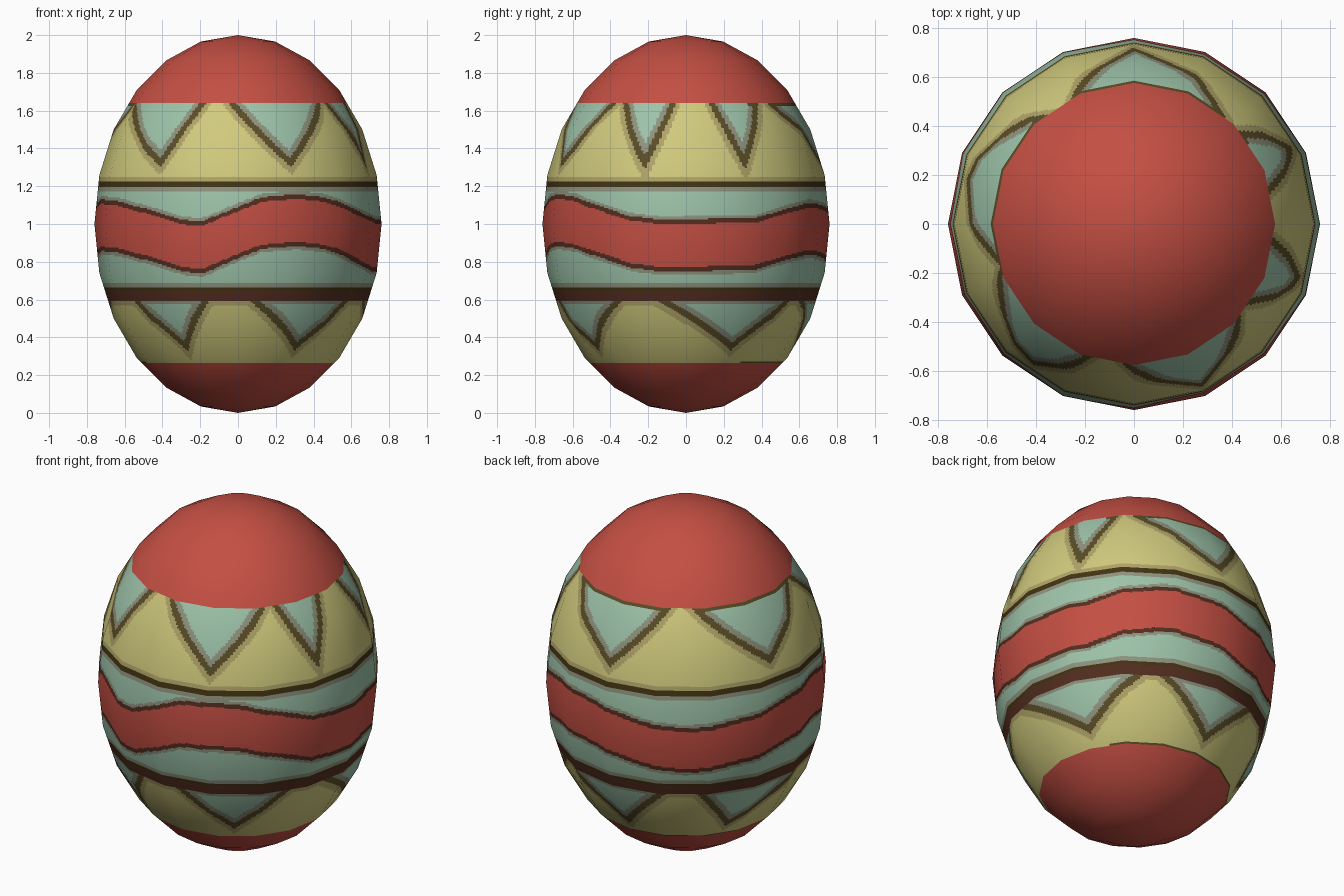
import bpy, bmesh, math
from mathutils import Vector

if "Cube" in bpy.data.objects:
    bpy.data.objects.remove(bpy.data.objects["Cube"])

R, SEG, RINGS, SUB = 0.76, 16, 12, 20      # low-poly egg: 16 sides, 12 rings


def srgb(r, g, b):
    return tuple(((c / 255 + 0.055) / 1.055) ** 2.4 for c in (r, g, b)) + (1,)


COLOURS = [("red", (196, 79, 67)), ("yellow", (208, 202, 125)), ("pale_green", (158, 196, 170)),
           ("olive_outline", (90, 77, 38)), ("dark_olive", (66, 52, 18)),
           ("dark_brown", (84, 46, 32)), ("tan", (176, 164, 104)), ("grey_green", (143, 147, 126))]
RED, YELLOW, GREEN, OLIVE, DARK, BROWN, TAN, GREY = range(8)

# Painted triangles: (left, tip, right) in degrees, 0 = front, 90 = right
UPPER = [(-71, -36, -19), (-3, 23, 48), (56, 72, 83), (104, 116, 130), (141, 180, 205), (220, 255, 286)]
LOWER = [(-54, -29, -14), (6, 33, 59), (77, 115, 144), (152, 182, 205), (221, 238, 277)]
# Upper edge of the wavy red stripe: (degrees, height)
WAVE = [(-145, 1.0), (-115, 1.04), (-80, 1.12), (-60, 1.11), (-41, 1.07), (-23, 1.01), (-15, 1.0),
        (0, 1.08), (10, 1.13), (25, 1.145), (38, 1.13), (50, 1.09), (67, 1.03), (80, 1.01),
        (120, 1.02), (135, 1.07), (152, 1.10), (175, 1.08), (195, 1.03), (215, 1.0)]


def lerp_table(table, x):
    for (x0, y0), (x1, y1) in zip(table, table[1:]):
        if x0 <= x <= x1:
            return y0 + (y1 - y0) * (x - x0) / (x1 - x0)
    return table[-1][1]


def triangle_depth(tris, deg, z, z_base, z_tip, radius):
    """Signed distance inside the nearest triangle (positive = inside)."""
    best = -9
    k = math.radians(radius)
    h = z_tip - z_base
    for left, tip, right in tris:
        for turn in (-360, 0, 360):
            a = deg + turn
            if not left - 30 < a < right + 30:
                continue
            t = (z - z_base) / h
            dl = (a - (left + (tip - left) * t)) * k
            dr = ((right + (tip - right) * t) - a) * k
            dl *= abs(h) / math.hypot(h, (tip - left) * k)
            dr *= abs(h) / math.hypot(h, (tip - right) * k)
            best = max(best, min(dl, dr))
    return best


def triangle_colour(d):
    if d > 0.045:
        return GREEN
    if d > 0.017:
        return GREY
    if d > -0.017:
        return OLIVE
    return TAN if d > -0.045 else YELLOW


def paint(deg, z):
    back = deg > 125 or deg < -75
    if z > 1.64 or z < 0.265:
        return RED
    if z > 1.226:                                   # upper zigzag band
        d = triangle_depth(UPPER, deg, z, 1.64, 1.325, 0.65)
        if back and z > 1.622 and d > 0:
            return OLIVE
        c = triangle_colour(d)
        return TAN if c == YELLOW and z < 1.25 else c
    if z > 1.194:
        return DARK
    if z > 0.665:                                   # wavy red stripe on green
        top = lerp_table(WAVE, deg + 360 if deg < -145 else deg)
        low = top - 0.25
        if min(abs(z - top), abs(z - low)) < 0.012:
            return BROWN
        if low < z < top:
            return RED
        fringe = z > 1.17 or z < 0.685 or 0 < z - top < 0.03 or 0 < low - z < 0.03
        return GREY if fringe else GREEN
    if z > 0.59:
        return DARK if z > 0.645 else BROWN
    d = triangle_depth(LOWER, deg, z, 0.61, 0.35, 0.63)   # lower zigzag band
    c = triangle_colour(d)
    if back and z < 0.275:
        return OLIVE
    if c == GREEN and z > 0.575:
        return GREY
    return TAN if c == YELLOW and z > 0.57 else c


# Faceted profile and row heights
profile = sorted((1 - math.cos(math.pi * i / RINGS), R * math.sin(math.pi * i / RINGS))
                 for i in range(RINGS + 1))
ring_z = [p[0] for p in profile[1:-1]]
fine = [0.265 + i * (1.375 / 176) for i in range(177)]
rows = sorted(ring_z + [z for z in fine if all(abs(z - q) > 0.002 for q in ring_z)])

# Outline of the 16-sided cross-section, each side divided finely
corner = [Vector((math.sin(2 * math.pi * i / SEG), -math.cos(2 * math.pi * i / SEG)))
          for i in range(SEG + 1)]
section = [corner[i].lerp(corner[i + 1], j / SUB) for i in range(SEG) for j in range(SUB)]
N = len(section)

bm = bmesh.new()
grid = []
for z in rows:
    r = lerp_table(profile, z)
    grid.append([bm.verts.new((p.x * r, p.y * r, z)) for p in section])
bottom, top = bm.verts.new((0, 0, 0)), bm.verts.new((0, 0, 2))
for j in range(N):
    k = (j + 1) % N
    bm.faces.new((bottom, grid[0][k], grid[0][j]))
    bm.faces.new((top, grid[-1][j], grid[-1][k]))
    for a, b in zip(grid, grid[1:]):
        bm.faces.new((a[j], a[k], b[k], b[j]))

# Paint by angle and height
for f in bm.faces:
    f.smooth = True
    c = f.calc_center_median()
    f.material_index = paint(math.degrees(math.atan2(c.x, -c.y)), c.z)

mesh = bpy.data.meshes.new("painted_egg")
bm.to_mesh(mesh)
bm.free()
for name, rgb in COLOURS:
    m = bpy.data.materials.new(name)
    m.diffuse_color = srgb(*rgb)
    m.use_nodes = True
    m.node_tree.nodes["Principled BSDF"].inputs["Base Color"].default_value = m.diffuse_color
    mesh.materials.append(m)
# Smooth egg normals over the flat facets
mesh.normals_split_custom_set_from_vertices(
    [Vector((v.co.x / R ** 2, v.co.y / R ** 2, v.co.z - 1)).normalized() for v in mesh.vertices])
egg = bpy.data.objects.new("painted_egg", mesh)
bpy.context.collection.objects.link(egg)
